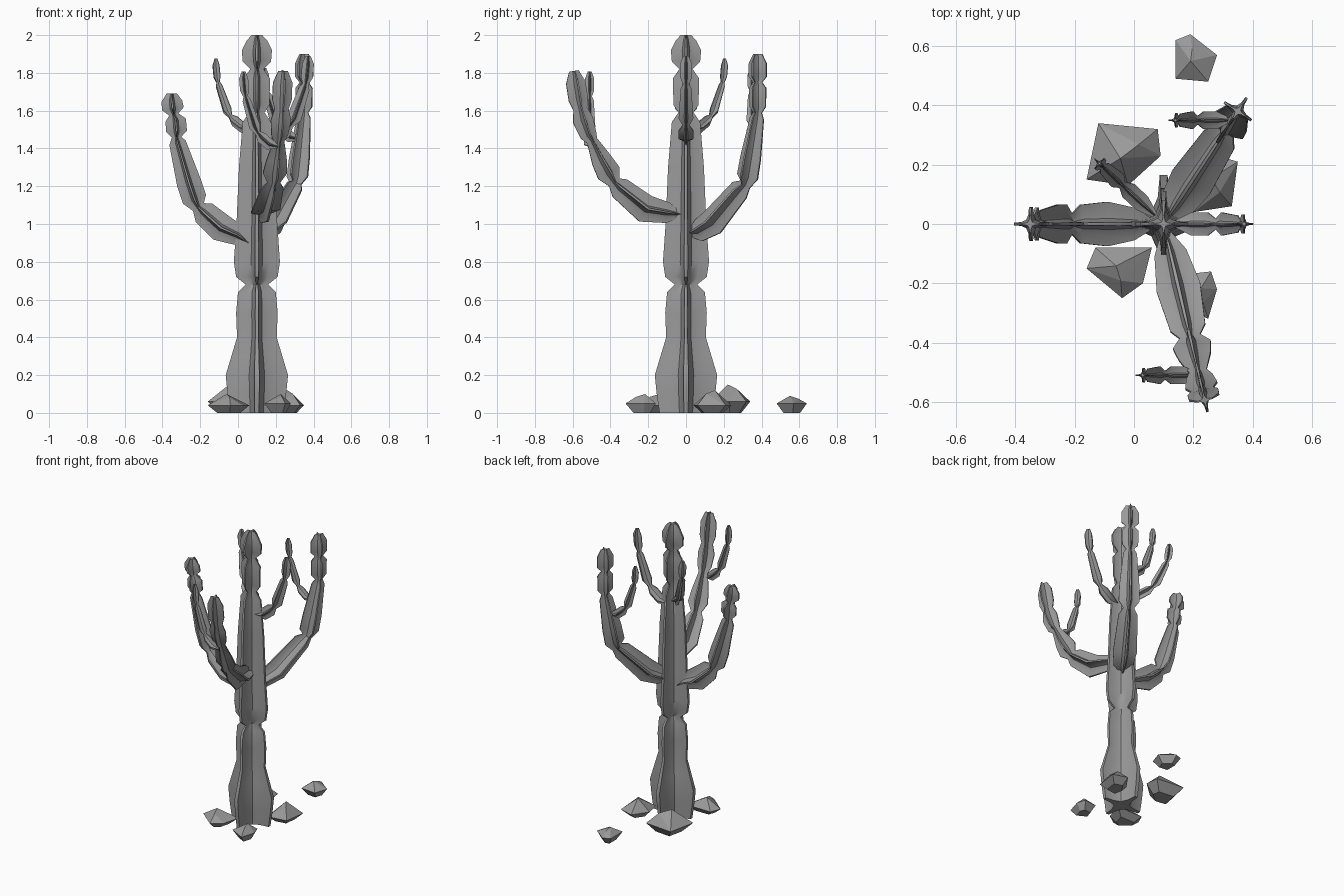
import bpy, bmesh
from math import radians
from mathutils import Vector

cube = bpy.data.objects.get("Cube")
if cube:
    bpy.data.objects.remove(cube, do_unlink=True)

GREY = (0.32, 0.32, 0.32, 1)
mat = bpy.data.materials.new("plain grey")
mat.use_nodes = True
mat.diffuse_color = GREY
mat.node_tree.nodes["Principled BSDF"].inputs["Base Color"].default_value = GREY

# Four-finned cross-section: one fin with its valley, repeated by quarter turns
FIN = [(1, -.08), (1, .08), (.55, .12), (.25, .25), (.12, .55)]
STAR = []
for x, y in FIN:
    STAR.append((x, y))
for turn in range(3):
    STAR += [(-y, x) for x, y in STAR[-len(FIN):]]


def finish(name, bm, smooth):
    bmesh.ops.recalc_face_normals(bm, faces=bm.faces[:])
    mesh = bpy.data.meshes.new(name)
    bm.to_mesh(mesh)
    bm.free()
    mesh.materials.append(mat)
    obj = bpy.data.objects.new(name, mesh)
    bpy.context.collection.objects.link(obj)
    if smooth:
        bpy.ops.object.select_all(action='DESELECT')
        obj.select_set(True)
        bpy.context.view_layer.objects.active = obj
        bpy.ops.object.shade_smooth_by_angle(angle=radians(40))


def stem(name, path):
    """Sweep the star along (x, y, z, radius) points."""
    pts = [Vector(p[:3]) for p in path]
    along = pts[-1] - pts[0]
    flat = Vector((along.x, along.y, 0))
    side = Vector((-flat.y, flat.x, 0)).normalized() if flat.length > .01 else Vector((1, 0, 0))
    bm = bmesh.new()
    rings = []
    for i, p in enumerate(pts):
        tangent = (pts[min(i + 1, len(pts) - 1)] - pts[max(i - 1, 0)]).normalized()
        normal = tangent.cross(side).normalized()
        r = path[i][3]
        rings.append([bm.verts.new(p + (side * a + normal * b) * r) for a, b in STAR])
    n = len(STAR)
    for lo, hi in zip(rings, rings[1:]):
        for k in range(n):
            bm.faces.new((lo[k], lo[(k + 1) % n], hi[(k + 1) % n], hi[k]))
    bm.faces.new(rings[0])
    bm.faces.new(rings[-1])
    finish(name, bm, True)


def planar(origin, heading, profile):
    """Turn (distance, z, radius) into points along a compass heading."""
    h = Vector(heading).normalized()
    return [(origin[0] + h.x * d, origin[1] + h.y * d, z, r) for d, z, r in profile]


# Trunk
trunk = [(0, .14), (.1, .155), (.2, .165), (.3, .135), (.4, .105), (.53, .11), (.64, .1),
         (.68, .06), (.72, .11), (.8, .122), (1, .108), (1.3, .095), (1.54, .075), (1.59, .04),
         (1.63, .066), (1.77, .07), (1.82, .035), (1.86, .075), (1.92, .08), (1.97, .055), (2, .028)]
stem("trunk", [(.1, 0, z, r) for z, r in trunk])

# Large arms
AXIS = (.1, 0)
stem("right_arm", planar(AXIS, (-1, 0), [
    (.03, .89, .012), (.1, .94, .055), (.19, .98, .075), (.28, 1.06, .065), (.31, 1.09, .035),
    (.33, 1.13, .065), (.36, 1.22, .065), (.42, 1.43, .045), (.425, 1.46, .025),
    (.425, 1.49, .055), (.43, 1.55, .055), (.44, 1.58, .025), (.445, 1.61, .058),
    (.45, 1.65, .055), (.45, 1.69, .028)]))
stem("back_arm", planar(AXIS, (.25, .38), [
    (.02, .95, .015), (.08, .965, .06), (.17, 1.01, .075), (.34, 1.18, .06), (.375, 1.21, .035),
    (.39, 1.25, .065), (.41, 1.35, .063), (.45, 1.56, .043), (.455, 1.59, .025),
    (.455, 1.62, .05), (.455, 1.72, .052), (.455, 1.75, .028), (.455, 1.78, .055),
    (.455, 1.85, .055), (.455, 1.9, .028)]))
stem("front_arm", planar(AXIS, (.14, -.6), [
    (.02, 1.05, .012), (.1, 1.06, .055), (.22, 1.08, .075), (.36, 1.19, .06), (.39, 1.22, .035),
    (.42, 1.27, .065), (.46, 1.34, .055), (.51, 1.44, .03), (.53, 1.47, .045),
    (.56, 1.55, .055), (.575, 1.61, .038), (.585, 1.66, .053), (.6, 1.75, .052),
    (.61, 1.81, .026)]))

# Small offshoots share one bent profile of (distance, height, radius)
TWIG = [(0, 0, .01), (.04, .01, .03), (.08, .045, .03), (.1, .07, .014), (.115, .1, .03),
        (.155, .23, .022), (.16, .25, .012), (.165, .28, .024), (.17, .34, .024), (.17, .375, .01)]


def twig(name, base, heading, reach=1, rise=1, thick=1):
    stem(name, planar(base, heading,
                      [(d * reach, base[2] + z * rise, r * thick) for d, z, r in TWIG]))


twig("trunk_left_twig", (.14, 0, 1.44), (1, 0), 1.36, 1.2, 1.3)
twig("trunk_back_twig", (.07, .03, 1.5), (-.75, .7), 1.5, 1)
twig("front_arm_twig", (.21, -.51, 1.41), (-1, 0), 1.06, 1.06)
twig("back_arm_twig", (.32, .35, 1.45), (-1, 0), 1.06, 1)

# Rocks: an outline at its widest height, a smaller base and two peaks
ROCKS = {
    "back_right_rock": ([(-.12, .34), (.08, .32), (.09, .23), (-.02, .13), (-.16, .15)], .06, .15),
    "front_right_rock": ([(-.16, -.15), (-.04, -.25), (.03, -.2), (.06, -.08), (-.13, -.08)], .04, .1),
    "front_left_rock": ([(.28, -.22), (.25, -.32), (.14, -.26), (.17, -.17), (.26, -.16)], .05, .1),
    "back_left_rock": ([(.35, .21), (.33, .06), (.2, .04), (.18, .14), (.25, .24)], .04, .12),
    "far_rock": ([(.14, .62), (.19, .64), (.28, .57), (.25, .48), (.14, .49)], .05, .09),
}
for name, (outline, mid, top) in ROCKS.items():
    bm = bmesh.new()
    ring = [Vector(p) for p in outline]
    centre = sum(ring, Vector((0, 0))) / len(ring)
    for p in ring:
        low = centre.lerp(p, .55)
        bm.verts.new((p.x, p.y, mid))
        bm.verts.new((low.x, low.y, 0))
    for p, height in ((centre.lerp(ring[4], .15), top), (centre.lerp(ring[1], .4), top * .85)):
        bm.verts.new((p.x, p.y, height))
    hull = bmesh.ops.convex_hull(bm, input=bm.verts[:])
    loose = [v for v in bm.verts if not v.link_faces]
    bmesh.ops.delete(bm, geom=loose, context='VERTS')
    finish(name, bm, False)
